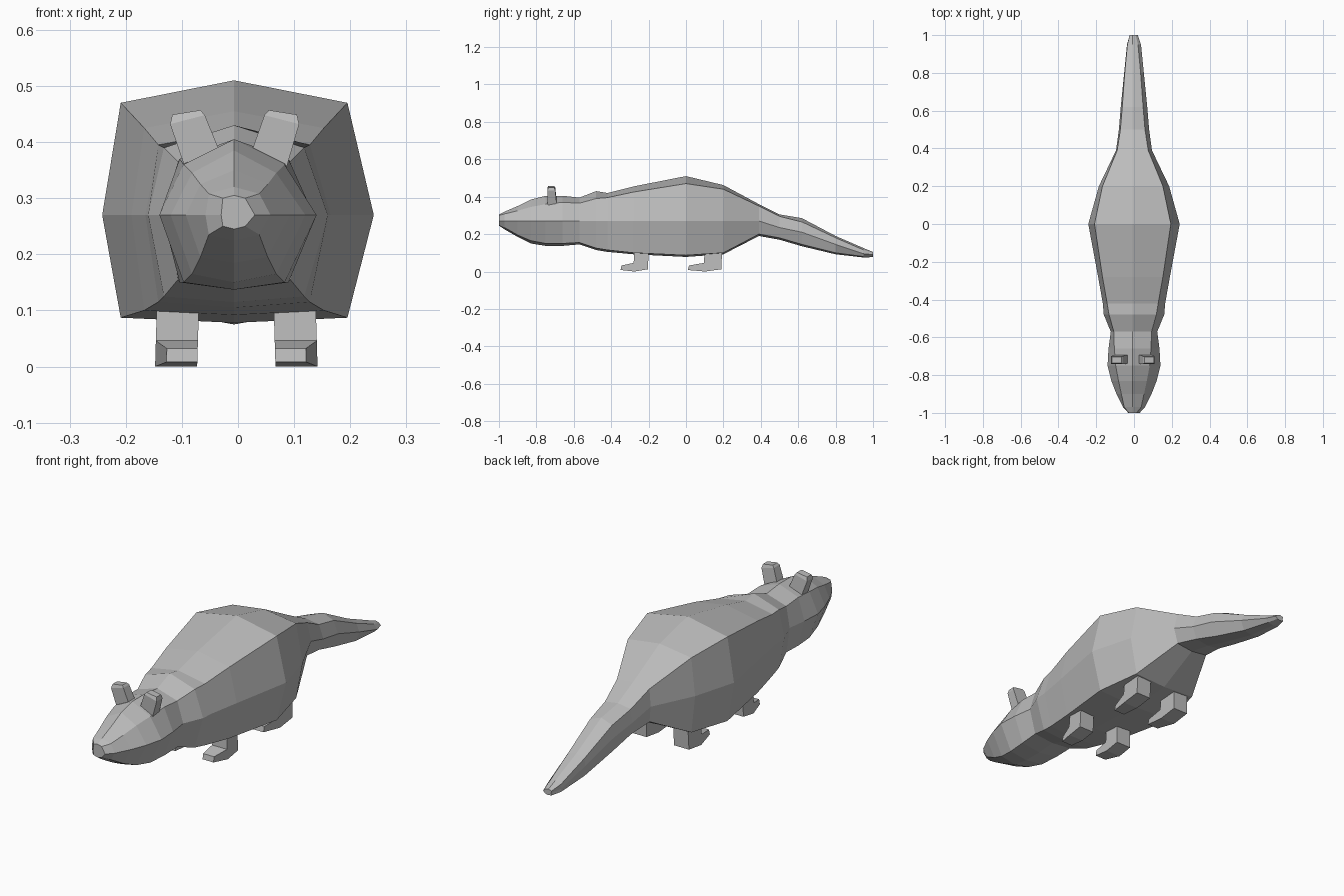
import bpy
import bmesh
from mathutils import Vector

grey = bpy.data.materials.new("clay grey")
grey.diffuse_color = (0.5, 0.5, 0.5, 1)


def finish(name, bm):
    bmesh.ops.recalc_face_normals(bm, faces=bm.faces[:])
    me = bpy.data.meshes.new(name)
    bm.to_mesh(me)
    bm.free()
    me.materials.append(grey)
    ob = bpy.data.objects.new(name, me)
    bpy.context.collection.objects.link(ob)
    return ob


def loft(name, loops, cap_start=True, cap_end=True):
    """Skin a list of point loops of equal length with flat faces."""
    bm = bmesh.new()
    rings = [[bm.verts.new(p) for p in loop] for loop in loops]
    n = len(rings[0])
    for a, b in zip(rings, rings[1:]):
        for i in range(n):
            j = (i + 1) % n
            bm.faces.new((a[i], a[j], b[j], b[i]))
    if cap_start:
        bm.faces.new(rings[0])
    if cap_end:
        bm.faces.new(rings[-1])
    return finish(name, bm)


def octagon(row):
    """Eight-sided cross-section: ridge, shoulders, sides, lower corners, keel."""
    y, top, up, side, low, bot, wc, ws = row
    c = -0.007
    return [(c, y, top), (c + wc, y, up), (ws, y, side), (c + wc, y, low),
            (c, y, bot), (c - wc, y, low), (-ws, y, side), (c - wc, y, up)]


# columns: y, z of ridge, shoulder, side, lower corner, keel, corner width, side width
head = [
    (-1.00, .305, .300, .27, .250, .245, .020, .030),
    (-0.97, .320, .308, .27, .235, .225, .045, .058),
    (-0.90, .350, .325, .27, .195, .185, .060, .093),
    (-0.83, .385, .345, .27, .165, .150, .075, .120),
    (-0.75, .405, .360, .27, .150, .137, .090, .140),
    (-0.66, .405, .370, .27, .150, .137, .097, .135),
    (-0.57, .395, .365, .27, .155, .145, .100, .123),
]
body = [
    head[-1],
    (-0.48, .430, .390, .27, .125, .115, .125, .160),
    (-0.42, .420, .395, .27, .115, .105, .135, .165),
    (-0.28, .455, .425, .27, .100, .092, .160, .190),
    (0.00, .510, .470, .27, .087, .078, .202, .242),
    (0.20, .462, .440, .27, .100, .092, .160, .186),
    (0.39, .360, .350, .27, .200, .190, .082, .095),
]
tail = [
    body[-1],
    (0.50, .305, .295, .235, .180, .170, .065, .080),
    (0.62, .285, .265, .210, .145, .135, .055, .070),
    (0.80, .190, .180, .145, .100, .092, .042, .052),
    (0.95, .125, .115, .095, .080, .075, .028, .037),
    (1.00, .105, .100, .090, .080, .077, .016, .020),
]
loft("head", [octagon(r) for r in head], True, False)
loft("body", [octagon(r) for r in body], False, False)
loft("tail", [octagon(r) for r in tail], False, True)


def rect(cx, cy, cz, hx, hy, slope=0):
    return [(cx + sx * hx, cy + sy * hy, cz + sx * slope)
            for sx, sy in ((-1, -1), (1, -1), (1, 1), (-1, 1))]


# ears: short square posts leaning outward
for side, label in ((1, "right"), (-1, "left")):
    loft("ear_" + label, [
        rect(side * 0.058 - 0.004, -0.715, 0.365, 0.032, 0.024, -side * 0.012),
        rect(side * 0.084 - 0.006, -0.72, 0.440, 0.031, 0.021, -side * 0.008),
        rect(side * 0.086 - 0.006, -0.72, 0.453, 0.025, 0.016, -side * 0.004)])

# feet: L-shaped profile (distance behind the toe, height), extruded sideways
profile = [(0.0, 0.012), (0.005, 0.036), (0.07, 0.050), (0.075, 0.13),
           (0.15, 0.13), (0.147, 0.016), (0.075, 0.004)]
for label, toe, stretch in (("front", -0.35, 1.0), ("back", 0.01, 1.22)):
    for side, s in (("right", 1), ("left", -1)):
        loops = []
        for outer in (0, 1):
            loop = []
            for d, z in profile:
                # the toe is narrower than the leg on the outside
                w = 0.055 if d < 0.06 else 0.075
                x = s * (0.066 + outer * w + (0.13 - z) * 0.03)
                loop.append((x - 0.003, toe + d * stretch, max(z - 0.004, 0)))
            loops.append(loop)
        loft(f"{label}_foot_{side}", loops)
